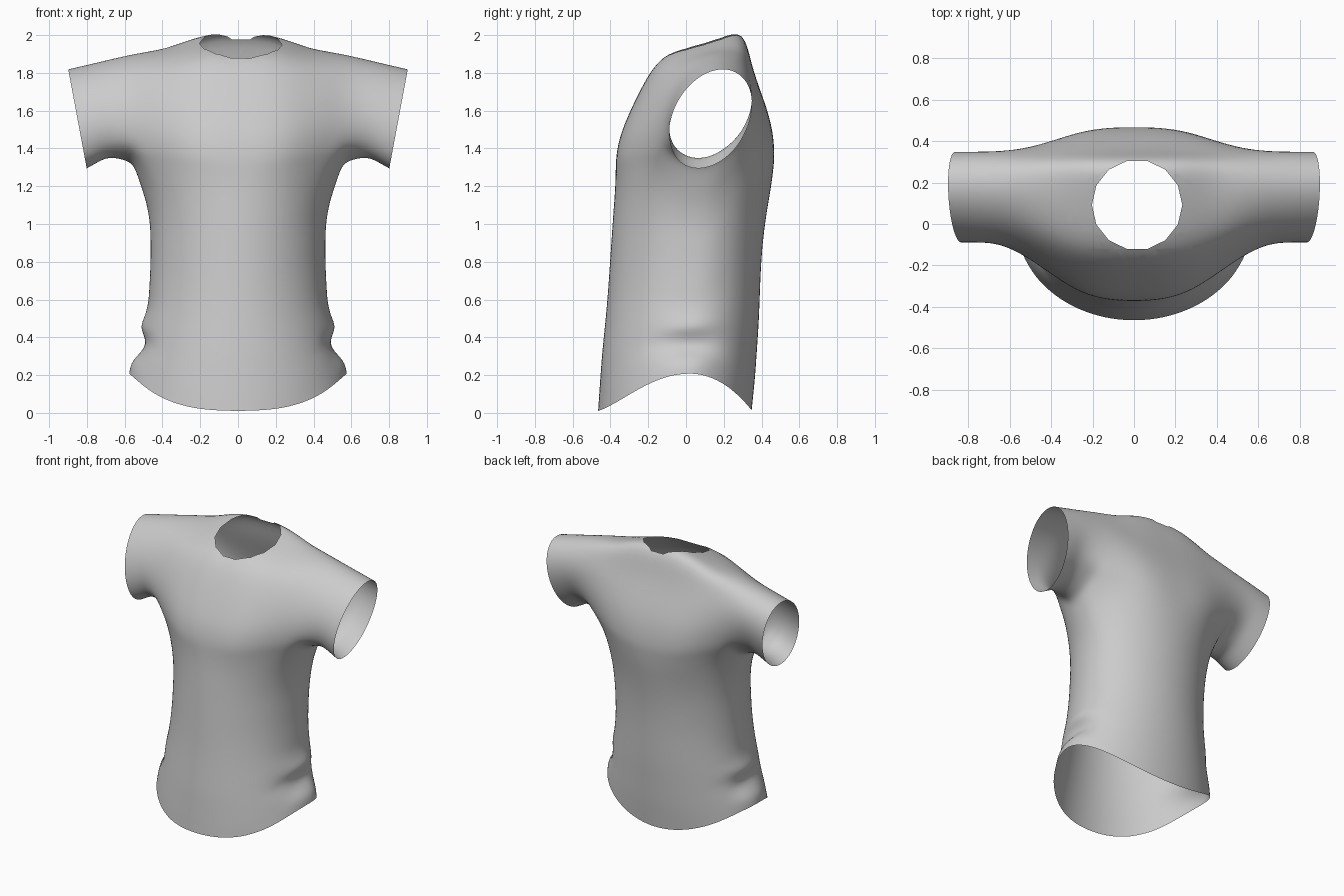
import bpy, bmesh, math
from mathutils import Vector

cube = bpy.data.objects.get("Cube")
if cube:
    bpy.data.objects.remove(cube)


def lerp(a, b, t):
    return a + (b - a) * t


def curve(points, v):
    """Piecewise linear lookup with clamped ends."""
    if v <= points[0][0]:
        return points[0][1]
    for (a, p), (b, q) in zip(points, points[1:]):
        if v <= b:
            return lerp(p, q, (v - a) / (b - a))
    return points[-1][1]


def smooth(t):
    t = min(max(t, 0), 1)
    return t * t * (3 - 2 * t)


# Chest, shoulder and upper back profile on the centre line (y, z)
CENTRE = [(-.37, 1.36), (-.35, 1.47), (-.295, 1.6), (-.225, 1.745), (-.135, 1.89), (.03, 1.955),
          (.18, 2.0), (.31, 2.03), (.345, 1.84), (.4, 1.69), (.455, 1.53), (.47, 1.38)]
ARMPIT, CUFF = .56, .85
HALF = [0, .13, .26, .38, .48, ARMPIT, .64, .72, .79, CUFF]
STATIONS = [-x for x in reversed(HALF[1:])] + HALF
T_FRONT, T_BACK, UNDER = math.pi + .45, -.75, 5
SHOULDER_DROP = [(.17, 0), (.26, .035), (.38, .085), (.48, .1)]

# Torso half width and depth by height, and side creases above the hem
WIDTH = [(.1, .575), (.3, .535), (.5, .495), (.7, .465), (1, .465), (1.2, .495)]
CREASE = [(.2, .025), (.27, .035), (.36, -.055), (.45, .02), (.55, -.01), (.65, 0)]
FRONT = [(.02, .47), (.3, .45), (.6, .42), (.9, .4), (1.2, .38)]
BACK = [(0, .35), (.2, .37), (.5, .39), (.8, .4), (1, .42), (1.2, .45), (1.4, .465)]
LEVELS = [.95, .88, .8, .7, .6, .5, .4, .33, .27, .22, .17, .12, .06, 0]

bm = bmesh.new()


def sleeve_point(x, t):
    """Point on the leaning oval section of a sleeve; the cuff is slanted."""
    ax = abs(x)
    top = min(2, 1.92 - .27 * (ax - .5))
    bottom = curve([(.56, 1.32), (.65, 1.345), (.72, 1.35), (CUFF, 1.29)], ax)
    up = math.sin(t + .3)
    slant = .05 * up * max(0, (ax - ARMPIT) / (CUFF - ARMPIT))
    return Vector((math.copysign(ax + slant, x), .13 + .225 * math.cos(t),
                   (top + bottom) / 2 + up * (top - bottom) / 2))


# Shoulders and sleeves: sections along x, closed outside the armpits
upper, lower = [], []
last = len(CENTRE) - 1
for x in STATIONS:
    w = smooth((abs(x) - .14) / .58)
    drop = curve(SHOULDER_DROP, abs(x))
    row = []
    for j, (y, z) in enumerate(CENTRE):
        arm = sleeve_point(x, lerp(T_FRONT, T_BACK, j / last))
        z -= drop * ((z - 1.36) / .65) ** 2
        row.append(bm.verts.new(Vector((x, y, z)).lerp(arm, w)))
    upper.append(row)
    under = []
    if abs(x) >= ARMPIT:
        for k in range(1, UNDER + 1):
            t = lerp(T_BACK, T_FRONT - 2 * math.pi, k / (UNDER + 1))
            under.append(bm.verts.new(sleeve_point(x, t)))
    lower.append(under)

for i in range(len(STATIONS) - 1):
    a, b = upper[i], upper[i + 1]
    count = last
    if lower[i] and lower[i + 1]:
        a, b = a + lower[i], b + lower[i + 1]
        count = len(a)
    for j in range(count):
        k = (j + 1) % len(a)
        bm.faces.new((a[j], b[j], b[k], a[k]))

# Torso: rings hanging from the chest, armpit and back edge
i0, i1 = STATIONS.index(-ARMPIT), STATIONS.index(ARMPIT)
inner = range(i0, i1 + 1)
SIDE = 1.08
ring, angles = [], []
for i in inner:
    ring.append(upper[i][0])
    angles.append(STATIONS[i] / ARMPIT * SIDE)
for k, v in enumerate(reversed(lower[i1])):
    ring.append(v)
    angles.append(lerp(SIDE, math.pi - SIDE, (k + 1) / (UNDER + 1)))
for i in reversed(inner):
    ring.append(upper[i][-1])
    angles.append(math.pi - STATIONS[i] / ARMPIT * SIDE)
for k, v in enumerate(lower[i0]):
    ring.append(v)
    angles.append(lerp(math.pi + SIDE, 2 * math.pi - SIDE, (k + 1) / (UNDER + 1)))

previous = ring
for s in LEVELS:
    current = []
    for v, a in zip(ring, angles):
        in_front = math.cos(a) > 0
        side = abs(math.sin(a))
        hem = .01 + .2 * side ** (3 if in_front else 2)
        z = lerp(hem, v.co.z, s)
        mid = .1 * z / 1.3
        depth = curve(FRONT, z) + mid if in_front else curve(BACK, z) - mid
        width = curve(WIDTH, z) + curve(CREASE, z) * side ** 10
        p = Vector((width * math.sin(a), mid - depth * math.cos(a), z))
        pull = max(0, (s - .75) / .25) ** 2
        current.append(bm.verts.new(p.lerp(Vector((v.co.x, v.co.y, z)), pull)))
    for j in range(len(ring)):
        k = (j + 1) % len(ring)
        bm.faces.new((previous[j], current[j], current[k], previous[k]))
    previous = current

bmesh.ops.recalc_face_normals(bm, faces=bm.faces)
mesh = bpy.data.meshes.new("shirt")
bm.to_mesh(mesh)
bm.free()
shirt = bpy.data.objects.new("shirt", mesh)
bpy.context.collection.objects.link(shirt)
bpy.context.view_layer.objects.active = shirt
shirt.select_set(True)

# Soft cloth surface
sub = shirt.modifiers.new("soften", "SUBSURF")
sub.levels = sub.render_levels = 2
bpy.ops.object.modifier_apply(modifier=sub.name)

# Neck opening: trim a many-sided hole through the top
bm = bmesh.new()
bm.from_mesh(mesh)
NECK, RADIUS, SIDES = Vector((.015, .092, 0)), .213, 14
normals = [Vector((math.cos(a), math.sin(a), 0)) for a in
           (2 * math.pi * (n + .5) / SIDES for n in range(SIDES))]


def near_neck(p):
    return p.z > 1.7 and (p - NECK).to_2d().length < .33


for n in normals:
    faces = [f for f in bm.faces if near_neck(f.calc_center_median())]
    edges = {e for f in faces for e in f.edges}
    verts = {v for f in faces for v in f.verts}
    bmesh.ops.bisect_plane(bm, geom=faces + list(edges) + list(verts), dist=.0005,
                           plane_co=NECK + n * RADIUS, plane_no=n)
hole = []
for f in bm.faces:
    c = f.calc_center_median()
    if near_neck(c) and all((c - NECK).dot(n) < RADIUS for n in normals):
        hole.append(f)
bmesh.ops.delete(bm, geom=hole, context="FACES")
bm.to_mesh(mesh)
bm.free()

# Grey cloth
cloth = bpy.data.materials.new("grey_cloth")
cloth.use_nodes = True
colour = (.6, .6, .6, 1)
cloth.diffuse_color = colour
cloth.node_tree.nodes["Principled BSDF"].inputs["Base Color"].default_value = colour
mesh.materials.clear()
mesh.materials.append(cloth)
bpy.ops.object.shade_smooth()
